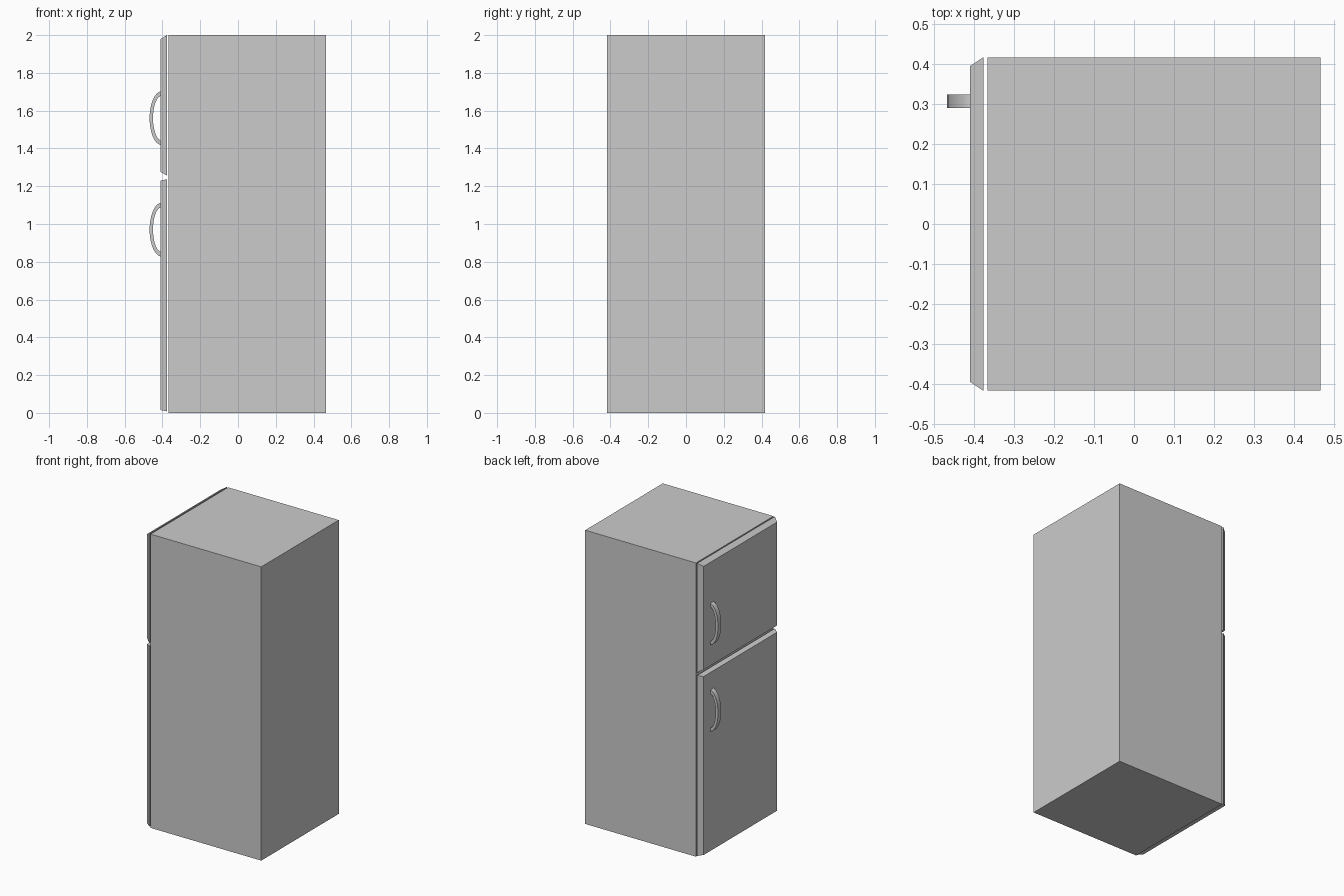
import bpy, bmesh, math

if "Cube" in bpy.data.objects:
    bpy.data.objects.remove(bpy.data.objects["Cube"])


def make_object(name, bm):
    bmesh.ops.recalc_face_normals(bm, faces=bm.faces)
    mesh = bpy.data.meshes.new(name)
    bm.to_mesh(mesh)
    bm.free()
    obj = bpy.data.objects.new(name, mesh)
    bpy.context.collection.objects.link(obj)
    return obj


def tapered_box(name, x_back, x_front, half_y, z0, z1, inset_y=0.0, inset_z=0.0):
    """Box whose face at x_front is smaller than its face at x_back."""
    bm = bmesh.new()
    bmesh.ops.create_cube(bm, size=1)
    for v in bm.verts:
        front = v.co.x < 0
        dy, dz = (inset_y, inset_z) if front else (0, 0)
        v.co.x = x_front if front else x_back
        v.co.y = math.copysign(half_y - dy, v.co.y)
        v.co.z = z0 + dz if v.co.z < 0 else z1 - dz
    return make_object(name, bm)


def handle(name, z_mid, steps=20):
    """Curved pull: half an elliptical ring with a rectangular section."""
    cx, y0, y1 = -0.405, 0.29, 0.324
    bm = bmesh.new()
    rings = []
    for i in range(steps + 1):
        a = math.pi * (0.5 + i / steps)
        section = [(0.063, 0.142, y0), (0.063, 0.142, y1),
                   (0.045, 0.118, y1), (0.045, 0.118, y0)]
        rings.append([bm.verts.new((cx + rx * math.cos(a), y, z_mid + rz * math.sin(a)))
                      for rx, rz, y in section])
    for a, b in zip(rings, rings[1:]):
        for k in range(4):
            n = (k + 1) % 4
            bm.faces.new((a[k], a[n], b[n], b[k]))
    bm.faces.new(rings[0])
    bm.faces.new(rings[-1])
    obj = make_object(name, bm)
    bpy.ops.object.select_all(action='DESELECT')
    obj.select_set(True)
    bpy.context.view_layer.objects.active = obj
    bpy.ops.object.shade_smooth_by_angle(angle=math.radians(35))


# Cabinet
tapered_box("cabinet", 0.467, -0.367, 0.417, 0, 2)

# Doors, tapering towards their outer face
tapered_box("freezer_door", -0.376, -0.41, 0.418, 1.256, 2.0, 0.023, 0.02)
tapered_box("fridge_door", -0.376, -0.41, 0.418, 0.008, 1.237, 0.023, 0.007)

# Handles
handle("freezer_handle", 1.56)
handle("fridge_handle", 0.97)
